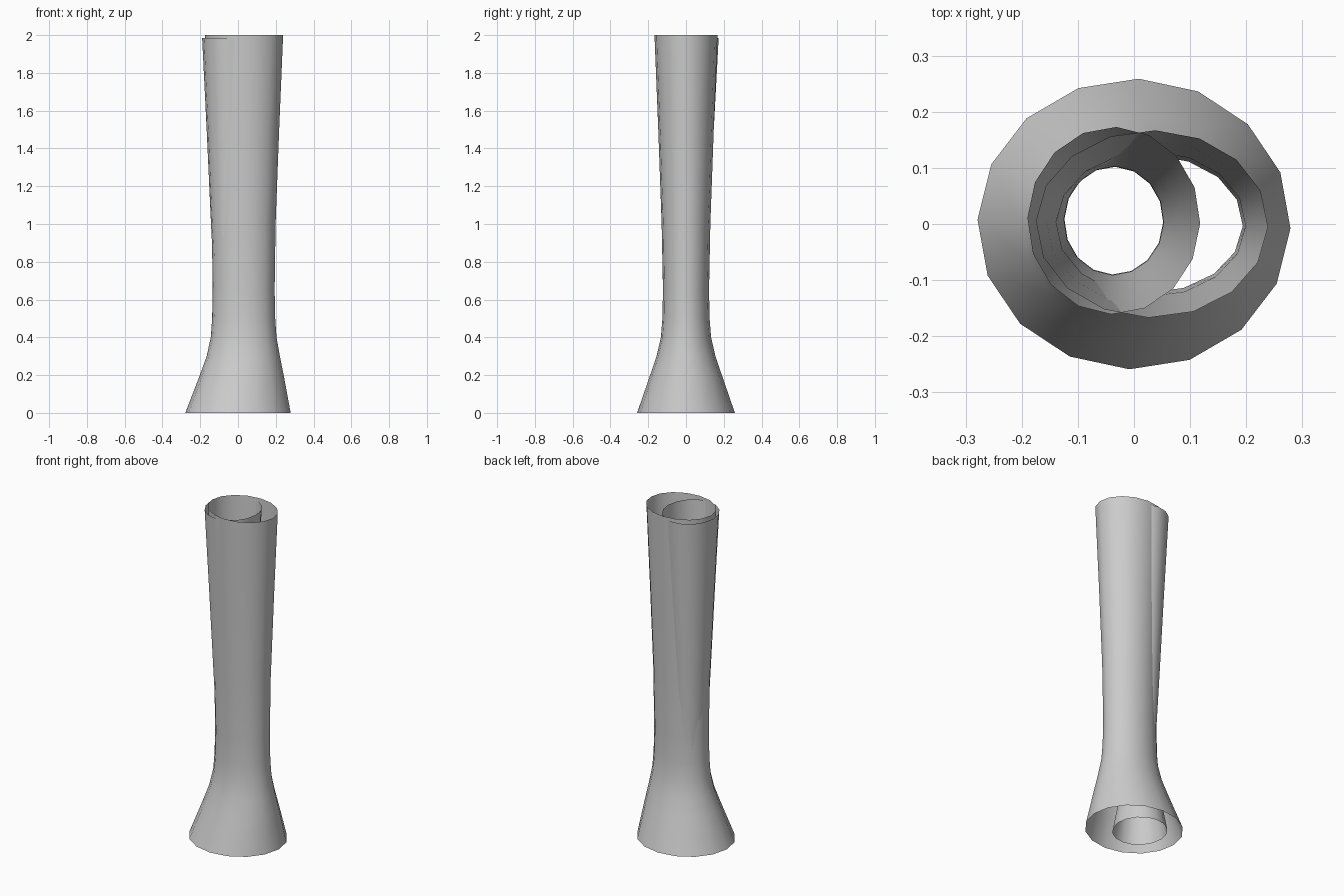
import bpy, bmesh
from math import cos, sin, pi, radians

SIDES = 16
TWIST = radians(-1.7)


def flared_tube(name, rings):
    """Open-ended tube lofted through elliptical rings (z, cx, cy, rx, ry)."""
    bm = bmesh.new()
    loops = []
    for z, cx, cy, rx, ry in rings:
        loops.append([
            bm.verts.new((cx + rx * cos(2 * pi * i / SIDES + TWIST),
                          cy + ry * sin(2 * pi * i / SIDES + TWIST), z))
            for i in range(SIDES)])
    for low, high in zip(loops, loops[1:]):
        for i in range(SIDES):
            j = (i + 1) % SIDES
            bm.faces.new((low[i], low[j], high[j], high[i]))
    for f in bm.faces:
        f.smooth = True
    mesh = bpy.data.meshes.new(name)
    bm.to_mesh(mesh)
    bm.free()
    obj = bpy.data.objects.new(name, mesh)
    bpy.context.collection.objects.link(obj)
    return obj


# Outer tube: wide flared foot, narrow waist, gently widening to the rim
flared_tube("outer_tube", [
    (0.00, 0.000, 0.00, 0.279, 0.259),
    (0.20, 0.020, 0.00, 0.222, 0.190),
    (0.30, 0.028, 0.00, 0.194, 0.156),
    (0.40, 0.030, 0.00, 0.174, 0.133),
    (0.50, 0.030, 0.00, 0.167, 0.125),
    (0.65, 0.030, 0.00, 0.164, 0.122),
    (1.00, 0.030, 0.00, 0.169, 0.129),
    (1.50, 0.031, 0.00, 0.187, 0.147),
    (2.00, 0.032, 0.00, 0.207, 0.167),
])

# Inner tube: slimmer, set to the left, just breaking through the outer wall
flared_tube("inner_tube", [
    (0.00, -0.036, 0.006, 0.150, 0.155),
    (0.20, -0.036, 0.006, 0.114, 0.120),
    (0.30, -0.036, 0.006, 0.100, 0.107),
    (0.40, -0.036, 0.006, 0.091, 0.099),
    (0.50, -0.036, 0.006, 0.088, 0.096),
    (0.65, -0.036, 0.006, 0.089, 0.097),
    (1.00, -0.036, 0.006, 0.107, 0.115),
    (1.50, -0.036, 0.006, 0.130, 0.141),
    (1.985, -0.036, 0.006, 0.154, 0.167),
])
